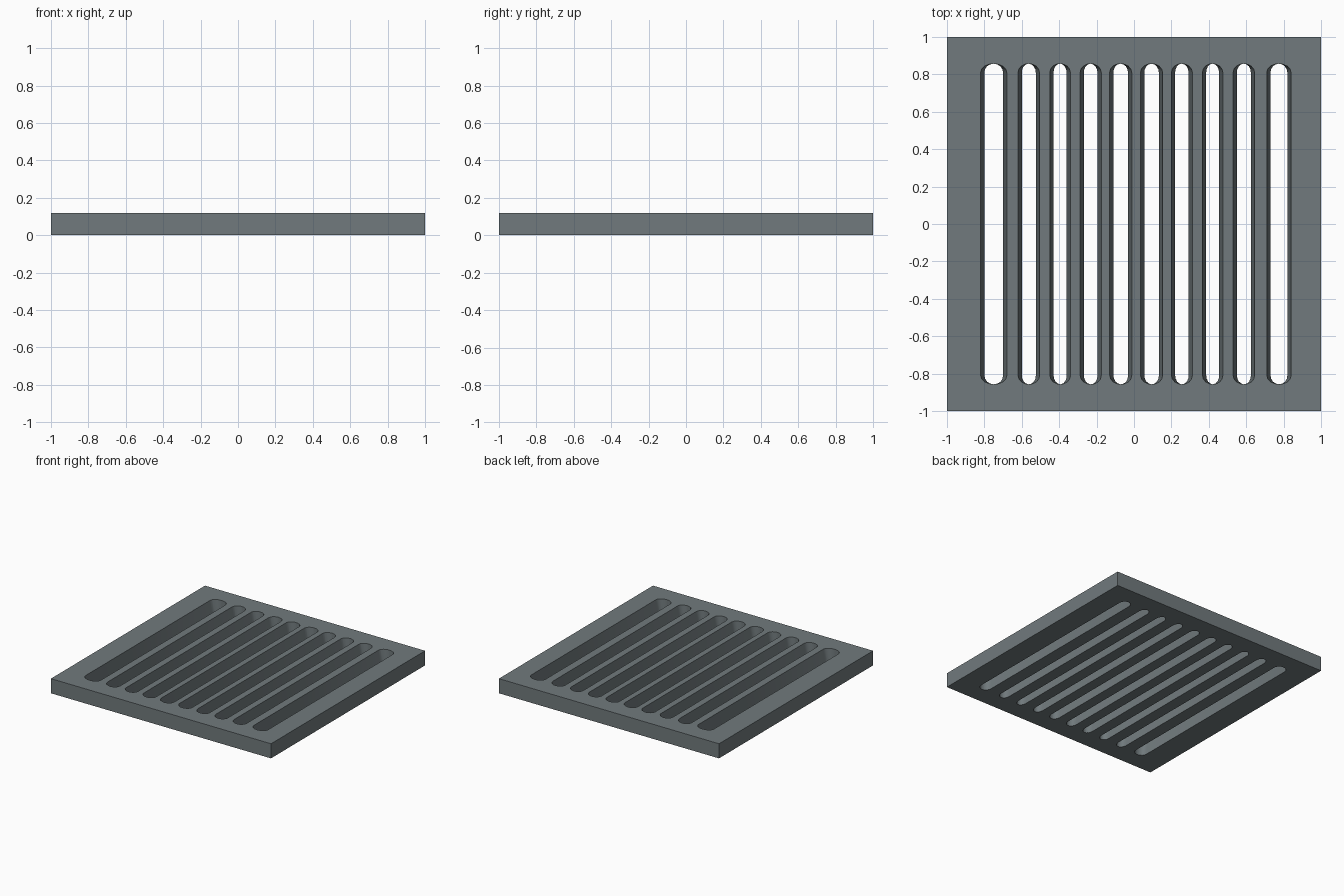
import bpy, bmesh, math

if "Cube" in bpy.data.objects:
    bpy.data.objects.remove(bpy.data.objects["Cube"])

THICK = 0.12
# left and right edge of every slot on the upper face
SLOTS = [(-.82, -.68), (-.62, -.505), (-.45, -.34), (-.288, -.175), (-.13, -.012),
         (.035, .153), (.20, .312), (.366, .475), (.53, .645), (.71, .84)]
TIP, SHOULDER = 0.857, 0.81   # slot end and start of its rounding
TAPER = 0.02                  # how much each wall leans in towards the underside

metal = bpy.data.materials.new("dark grey metal")
metal.diffuse_color = (0.165, 0.195, 0.205, 1)
metal.use_nodes = True
metal.node_tree.nodes["Principled BSDF"].inputs["Base Color"].default_value = metal.diffuse_color


def add_object(name, bm):
    bmesh.ops.recalc_face_normals(bm, faces=bm.faces[:])
    me = bpy.data.meshes.new(name)
    bm.to_mesh(me)
    bm.free()
    me.materials.append(metal)
    ob = bpy.data.objects.new(name, me)
    bpy.context.collection.objects.link(ob)
    return ob


def slot_ring(bm, cx, half, z, n=8):
    """Long outline with rounded ends."""
    ring = []
    for side in (1, -1):
        for i in range(n + 1):
            a = math.pi * i / n
            ring.append(bm.verts.new((cx + side * half * math.cos(a),
                                      side * (SHOULDER + (TIP - SHOULDER) * math.sin(a)), z)))
    return ring


# square plate
bm = bmesh.new()
bmesh.ops.create_cube(bm, size=1)
bmesh.ops.scale(bm, vec=(2, 2, THICK), verts=bm.verts[:])
bmesh.ops.translate(bm, vec=(0, 0, THICK / 2), verts=bm.verts[:])
plate = add_object("slotted_grate", bm)

# tapered slot cutters, reaching a little past both faces
bm = bmesh.new()
extra = 0.03
for x0, x1 in SLOTS:
    cx, half = (x0 + x1) / 2, (x1 - x0) / 2
    lean = TAPER / THICK
    low = slot_ring(bm, cx, half - lean * (THICK + extra), -extra)
    high = slot_ring(bm, cx, half + lean * extra, THICK + extra)
    bm.faces.new(low)
    bm.faces.new(high)
    for i in range(len(low)):
        j = (i + 1) % len(low)
        bm.faces.new((low[i], low[j], high[j], high[i]))
cutter = add_object("slot_cutters", bm)
cutter.hide_render = True
cutter.hide_viewport = False
cutter.display_type = 'WIRE'

# cut the slots
mod = plate.modifiers.new("slots", 'BOOLEAN')
mod.operation = 'DIFFERENCE'
mod.solver = 'EXACT'
mod.object = cutter
bpy.context.view_layer.objects.active = plate
plate.select_set(True)
bpy.ops.object.modifier_apply(modifier=mod.name)
bpy.data.objects.remove(cutter)
bpy.ops.object.shade_smooth_by_angle(angle=math.radians(30))
